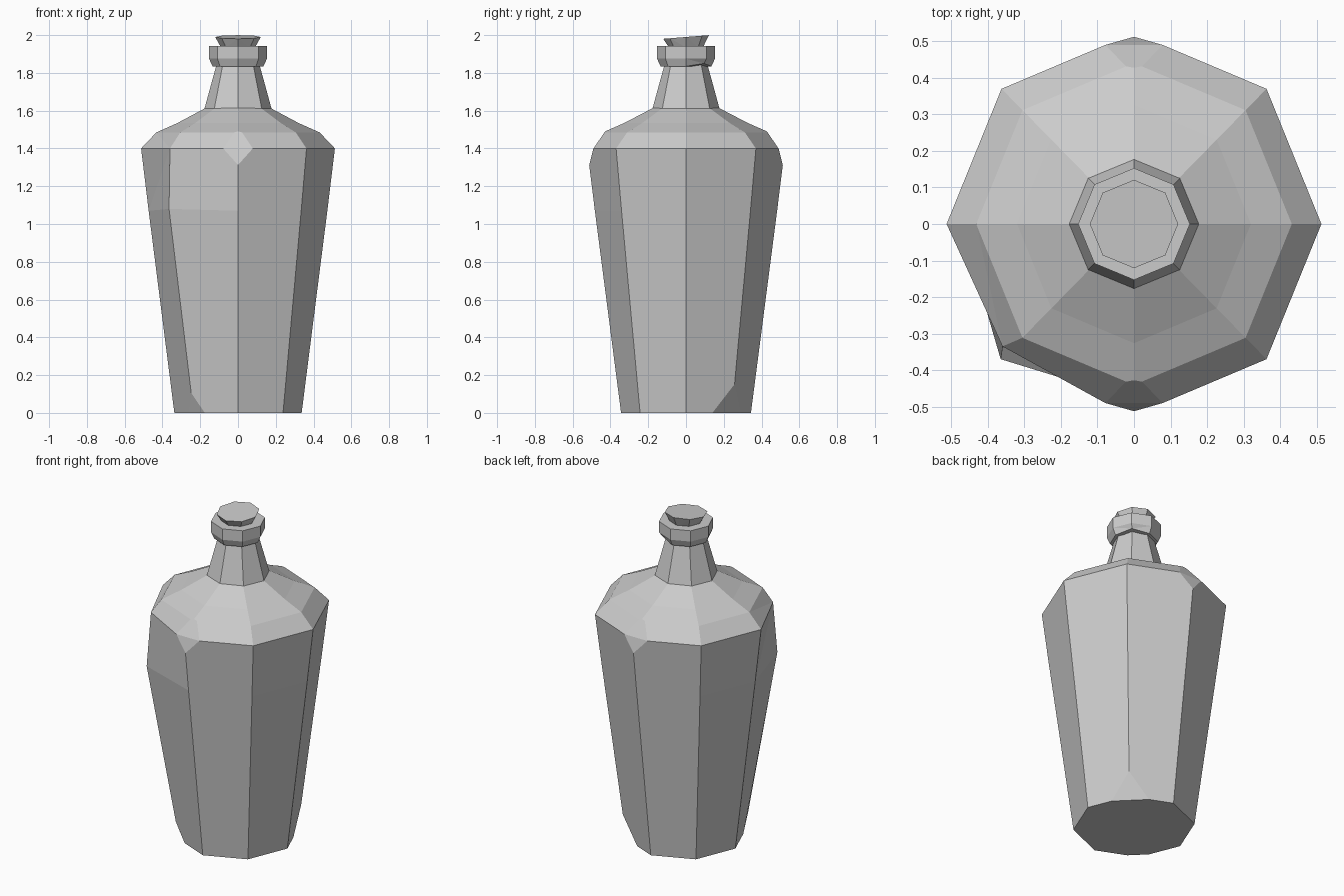
import bpy, bmesh, math
from mathutils import Vector

cube = bpy.data.objects.get("Cube")
if cube:
    bpy.data.objects.remove(cube)

SIDES = 8
grey = bpy.data.materials.new("stone grey")
grey.use_nodes = True
colour = (0.6, 0.6, 0.6, 1)
grey.diffuse_color = colour
grey.node_tree.nodes["Principled BSDF"].inputs["Base Color"].default_value = colour


def lathe(profile, stretch_y=1.0):
    """Closed eight-sided solid from (radius, height) pairs, bottom first."""
    bm = bmesh.new()
    rings = []
    for r, z in profile:
        angles = [math.tau * i / SIDES for i in range(SIDES)]
        rings.append([bm.verts.new((r * math.cos(a), r * stretch_y * math.sin(a), z))
                      for a in angles])
    for low, high in zip(rings, rings[1:]):
        for i in range(SIDES):
            j = (i + 1) % SIDES
            bm.faces.new((low[i], low[j], high[j], high[i]))
    bm.faces.new(rings[0][::-1])
    bm.faces.new(rings[-1])
    return bm, rings


def chip(bm, angle, low, high):
    """Slice off a corner along a plane through two (radius, height) points."""
    out = Vector((math.cos(angle), math.sin(angle), 0))
    dr, dz = high[0] - low[0], high[1] - low[1]
    normal = (out * dz - Vector((0, 0, dr))).normalized()
    point = out * low[0] + Vector((0, 0, low[1]))
    geom = bm.verts[:] + bm.edges[:] + bm.faces[:]
    cut = bmesh.ops.bisect_plane(bm, geom=geom, plane_co=point, plane_no=normal,
                                 clear_outer=True)["geom_cut"]
    edges = [e for e in cut if isinstance(e, bmesh.types.BMEdge)]
    bmesh.ops.contextual_create(bm, geom=edges)


def finish(bm, name):
    bmesh.ops.triangulate(bm, faces=[f for f in bm.faces if len(f.verts) == 4])
    bmesh.ops.recalc_face_normals(bm, faces=bm.faces[:])
    mesh = bpy.data.meshes.new(name)
    bm.to_mesh(mesh)
    bm.free()
    mesh.materials.append(grey)
    obj = bpy.data.objects.new(name, mesh)
    bpy.context.collection.objects.link(obj)


# Body with sloping shoulders
FRONT, BACK = -math.pi / 2, math.pi / 2
body, rings = lathe([(0.337, 0.0), (0.473, 1.07), (0.513, 1.4), (0.432, 1.485),
                     (0.32, 1.535), (0.17, 1.615)], 1.02)

# Wear: chipped front and back shoulder corners, chipped base corners
for side in (FRONT, BACK):
    chip(body, side, (0.513, 1.31), (0.49, 1.4))
    chip(body, side, (0.49, 1.4), (0.435, 1.48))
chip(body, math.radians(45), (0.297, 0.0), (0.355, 0.14))
chip(body, math.radians(225), (0.315, 0.0), (0.348, 0.09))

# Broken corner: the ledge stands out low down and falls back to the shoulder
lip, edge = rings[1][5], rings[2][5]
lip.co = (-0.365, -0.37, 1.08)
edge.co = (-0.36, -0.335, 1.4)
finish(body, "bottle_body")

# Neck
neck, _ = lathe([(0.179, 1.605), (0.112, 1.85)])
finish(neck, "neck")

# Collar
collar, rings = lathe([(0.135, 1.835), (0.153, 1.875), (0.153, 1.942)])
rings[0][1].co.z += 0.015
finish(collar, "neck_collar")

# Stopper with a slightly crooked top
stopper, rings = lathe([(0.09, 1.935), (0.121, 1.99)])
for v in rings[1]:
    v.co.z += 0.08 * v.co.y
finish(stopper, "stopper")
